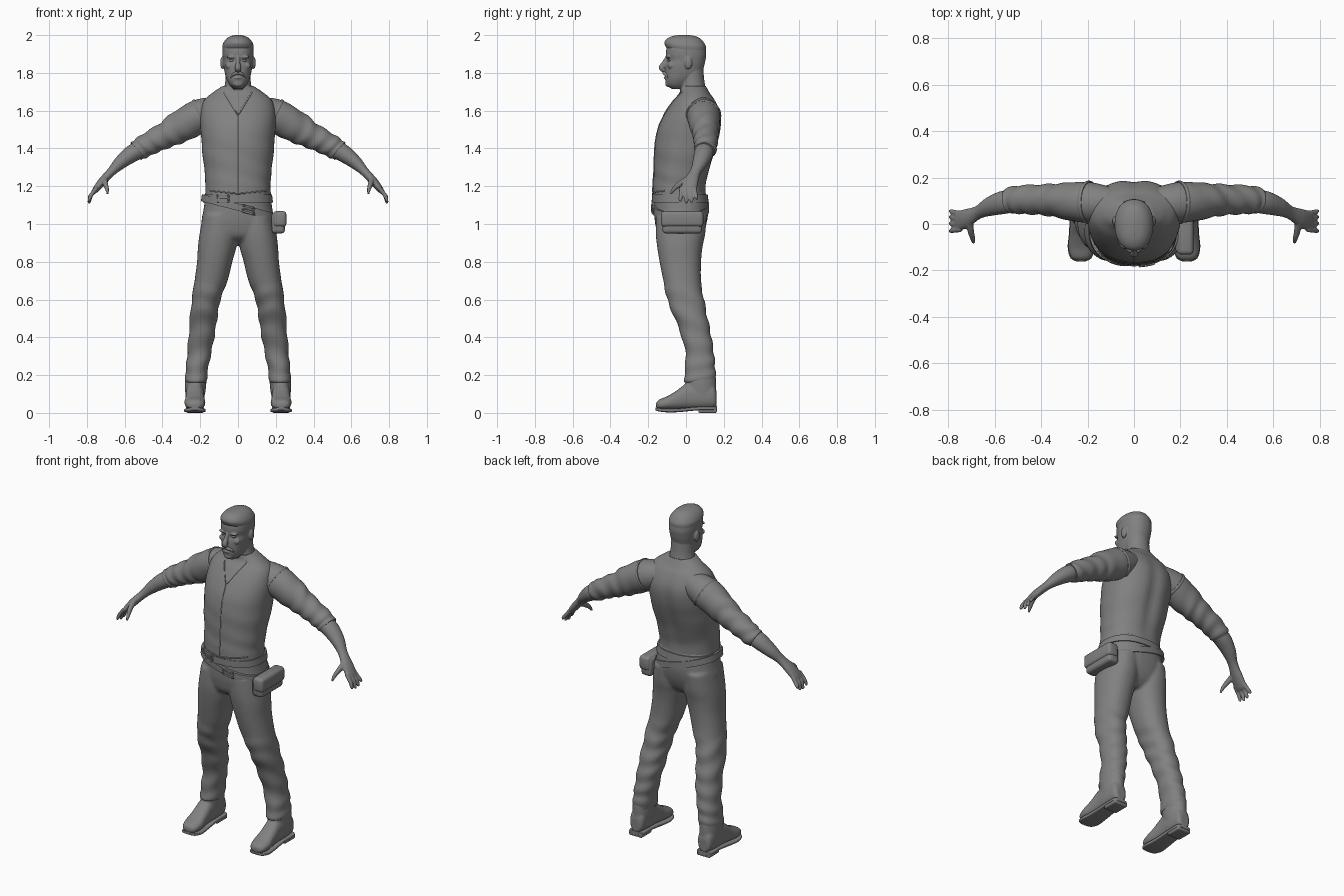
import bpy, bmesh, math
from mathutils import Vector, Matrix
from mathutils.bvhtree import BVHTree

if "Cube" in bpy.data.objects:
    bpy.data.objects.remove(bpy.data.objects["Cube"])

grey = bpy.data.materials.new("clay_grey")
grey.use_nodes = True
grey.diffuse_color = (.22, .22, .22, 1)
grey.node_tree.nodes["Principled BSDF"].inputs["Base Color"].default_value = (.22, .22, .22, 1)
X, Y, Z = Vector((1, 0, 0)), Vector((0, 1, 0)), Vector((0, 0, 1))


def finish(name, bm):
    """Turn a bmesh into a smooth shaded grey object."""
    bmesh.ops.recalc_face_normals(bm, faces=bm.faces)
    mesh = bpy.data.meshes.new(name)
    bm.to_mesh(mesh)
    bm.free()
    mesh.materials.append(grey)
    obj = bpy.data.objects.new(name, mesh)
    bpy.context.collection.objects.link(obj)
    bpy.ops.object.select_all(action='DESELECT')
    obj.select_set(True)
    bpy.context.view_layer.objects.active = obj
    bpy.ops.object.shade_smooth_by_angle(angle=math.radians(45))
    return obj


def spline(keys, steps):
    """Smooth in-between values through a list of keys."""
    out = []
    last = len(keys) - 1
    for i in range(last):
        a, b, c, d = (keys[min(max(i + j, 0), last)] for j in (-1, 0, 1, 2))
        for s in range(steps):
            t = s / steps
            out.append([q + t * ((r - p) + t * (2 * p - 5 * q + 4 * r - w + t * (3 * (q - r) + w - p))) / 2
                        for p, q, r, w in zip(a, b, c, d)])
    return out + [list(keys[-1])]


def loft(name, keys, u=X, v=None, n=36, power=2, steps=8, mirror=False, folds=None):
    """Skin oval rings (x, y, z, half width, half depth); folds = (amount, waves, first key, last key)."""
    rows = spline(keys, steps)
    bm = bmesh.new()
    for side in ((1, -1) if mirror else (1,)):
        rings = []
        for i, (x, y, z, a, b) in enumerate(rows):
            across, deep = u, v
            if v is None:
                tangent = Vector(rows[min(i + 1, len(rows) - 1)][:3]) - Vector(rows[max(i - 1, 0)][:3])
                tangent.normalize()
                across = (u - tangent * u.dot(tangent)).normalized()
                deep = tangent.cross(across)
            ring = []
            for k in range(n):
                ang = math.tau * k / n
                c, s = math.cos(ang), math.sin(ang)
                f = 1
                if folds:
                    t = i / steps
                    w = max(0, min(1, t - folds[2], folds[3] - t))
                    f += folds[0] * w * math.sin(folds[1] * t + 2.2 * math.sin(ang + .6 * t) + c)
                c = math.copysign(abs(c) ** (2 / power), c)
                s = math.copysign(abs(s) ** (2 / power), s)
                p = Vector((x, y, z)) + across * (max(a, .001) * c * f) + deep * (max(b, .001) * s * f)
                ring.append(bm.verts.new((p.x * side, p.y, p.z)))
            rings.append(ring)
        for r, q in zip(rings, rings[1:]):
            for k in range(n):
                bm.faces.new((r[k], r[k - 1], q[k - 1], q[k]))
        bm.faces.new(rings[0])
        bm.faces.new(rings[-1])
    return finish(name, bm)


def stack(rows):
    """Level rings from (z, left, right, front, back)."""
    return [((l + r) / 2, (f + b) / 2, z, abs(r - l) / 2, (b - f) / 2) for z, l, r, f, b in rows]


def centred(rows):
    return stack([(z, -w, w, f, b) for z, w, f, b in rows])


def ball(name, pos, size, mirror=False):
    bm = bmesh.new()
    for side in ((1, -1) if mirror else (1,)):
        m = Matrix.Translation((pos[0] * side, pos[1], pos[2])) @ Matrix.Diagonal((*size, 1))
        bmesh.ops.create_uvsphere(bm, u_segments=20, v_segments=12, radius=1, matrix=m)
    return finish(name, bm)


def box(name, lo, hi, bevel, mirror=False):
    bm = bmesh.new()
    lo, hi = Vector(lo), Vector(hi)
    for side in ((1, -1) if mirror else (1,)):
        mid = (lo + hi) / 2
        mid.x *= side
        bmesh.ops.create_cube(bm, size=1, matrix=Matrix.Translation(mid) @ Matrix.Diagonal((*(hi - lo), 1)))
    bmesh.ops.bevel(bm, geom=bm.edges[:], offset=bevel, segments=3, profile=.5, affect='EDGES')
    return finish(name, bm)


def fuse(name, parts, voxel, smooth):
    """Melt overlapping parts into one skin."""
    bpy.ops.object.select_all(action='DESELECT')
    for p in parts:
        p.select_set(True)
    bpy.context.view_layer.objects.active = parts[0]
    bpy.ops.object.join()
    obj = parts[0]
    obj.name = name
    mod = obj.modifiers.new("melt", 'REMESH')
    mod.mode, mod.voxel_size, mod.use_smooth_shade = 'VOXEL', voxel, True
    mod = obj.modifiers.new("soften", 'SMOOTH')
    mod.factor, mod.iterations = .5, smooth
    return obj


def drape(name, base, points, radius, cyclic=False):
    """Thin cord laid on the front of a part along (x, z) points."""
    bpy.context.view_layer.update()
    tree = BVHTree.FromObject(base, bpy.context.evaluated_depsgraph_get())
    path = []
    ends = points[1:] + (points[:1] if cyclic else [])
    for (xa, za), (xb, zb) in zip(points, ends):
        for k in range(9):
            t = k / 8
            hit = tree.ray_cast(Vector((xa + (xb - xa) * t, -1, za + (zb - za) * t)), Y)[0]
            if hit:
                path.append(hit)
    return loft(name, [(*p, radius, radius) for i, p in enumerate(path) if not i or (p - path[i - 1]).length > .0005],
                u=Vector((.3, 1, .2)), n=8, steps=1)


# Trousers: hips and two legs melted together
hips = loft("hips", centred([(1.17, .17, -.165, .105), (1.08, .182, -.168, .118), (1, .193, -.163, .108),
                             (.93, .16, -.14, .08), (.89, .08, -.07, .04)]), v=Y, power=2.3)
legs = loft("legs", stack([
    (1.05, .185, .01, -.16, .11), (.95, .203, 0, -.16, .102), (.88, .212, .008, -.153, .088),
    (.8, .217, .03, -.14, .08), (.7, .23, .055, -.12, .08), (.6, .245, .093, -.1, .095),
    (.5, .255, .11, -.06, .115), (.4, .262, .125, -.022, .135), (.3, .27, .145, -.002, .15),
    (.22, .278, .16, -.008, .157), (.16, .281, .165, -.008, .159)]),
    v=Y, power=2.2, mirror=True, folds=(.045, 5.5, 4, 11))
trousers = fuse("trousers", [hips, legs], .009, 4)

# Waistcoat with a hollow spine
vest = loft("waistcoat", centred([
    (1.15, .174, -.178, .105), (1.22, .172, -.174, .11), (1.3, .18, -.17, .13), (1.4, .19, -.166, .163),
    (1.5, .198, -.15, .187), (1.58, .2, -.115, .187), (1.65, .182, -.07, .158), (1.695, .135, -.035, .125),
    (1.73, .082, -.03, .105)]), v=Y, n=64, power=2.2, folds=(.008, 4, 0, 4))
for vert in vest.data.vertices:
    if vert.co.y > .05:
        rise = max(0, math.sin((vert.co.z - 1.15) / .55 * math.pi))
        vert.co.y -= .014 * rise * math.exp(-(vert.co.x / .035) ** 2)
drape("neckline", vest, [(-.075, 1.7), (0, 1.575), (.075, 1.7)], .004)
drape("front_seam", vest, [(0, 1.575), (0, 1.17)], .003)
drape("hem", vest, [(-.15, 1.175), (0, 1.16), (.15, 1.175)], .004)

# Sleeves, forearms and hands
loft("sleeves", [(.09, .085, 1.605, .07, .07), (.2, .093, 1.572, .088, .089), (.31, .1, 1.512, .076, .084),
                 (.38, .104, 1.472, .067, .07), (.45, .105, 1.437, .063, .063), (.51, .104, 1.403, .059, .058),
                 (.54, .1, 1.385, .053, .053)], u=Y, mirror=True, folds=(.045, 6, 1.2, 6.5))
loft("armhole_seams", [(.188, .093, 1.578, .091, .091), (.196, .093, 1.574, .094, .094), (.204, .093, 1.57, .09, .09)],
     u=Y, mirror=True)
arm = loft("forearms", [(.5, .1, 1.405, .046, .047), (.56, .093, 1.373, .05, .046), (.62, .075, 1.327, .041, .036),
                        (.67, .05, 1.277, .029, .024), (.72, .025, 1.223, .04, .022), (.755, .013, 1.18, .043, .016),
                        (.765, .011, 1.165, .038, .01)], u=Y, mirror=True)
fingers = []
for root, tip, drop in ((.046, .055, 1.13), (.022, .03, 1.112), (-.002, .002, 1.108), (-.024, -.03, 1.118)):
    fingers.append(loft("finger", [(.745, root, 1.195, .011, .011), (.776, (root + tip) / 2, 1.155, .0115, .011),
                                   (.787, tip, drop + .012, .01, .0095), (.79, tip, drop, .005, .005)],
                        u=Y, n=14, mirror=True))
thumb = loft("thumb", [(.708, .015, 1.24, .016, .018), (.702, -.03, 1.213, .014, .016), (.694, -.062, 1.187, .011, .012),
                       (.69, -.082, 1.16, .006, .006)], n=14, mirror=True)
fuse("forearms_and_hands", [arm, thumb] + fingers, .005, 3)

# Head, neck and face melted together
skull = loft("skull", centred([
    (1.715, .022, -.075, -.01), (1.735, .043, -.102, .02), (1.765, .06, -.11, .05), (1.8, .07, -.11, .083),
    (1.84, .077, -.107, .097), (1.868, .079, -.099, .103), (1.9, .082, -.106, .107), (1.94, .079, -.1, .1),
    (1.97, .062, -.075, .078), (1.985, .03, -.03, .04)]), v=Y, n=48, power=2.25)
neck = loft("neck", centred([(1.66, .09, -.03, .125), (1.72, .074, -.032, .105), (1.76, .067, -.03, .097),
                             (1.82, .064, -.03, .092)]), v=Y)
nose = loft("nose", [(0, -.096, 1.885, .011, .012), (0, -.112, 1.855, .011, .014), (0, -.128, 1.826, .017, .016),
                     (0, -.112, 1.808, .012, .008)], n=20)
face = [nose,
        ball("brows", (.033, -.094, 1.884), (.028, .013, .008), True),
        ball("cheeks", (.045, -.08, 1.838), (.022, .017, .018), True),
        ball("lips", (0, -.107, 1.774), (.022, .01, .007)),
        ball("chin", (0, -.096, 1.742), (.026, .014, .016)),
        ball("ears", (.083, .012, 1.853), (.011, .021, .033), True)]
fuse("head", [skull, neck] + face, .004, 3)
ball("eyes", (.032, -.087, 1.865), (.014, .011, .007), True)
loft("moustache", [(0, -.115, 1.8, .01, .009), (.016, -.112, 1.796, .011, .009), (.03, -.102, 1.788, .009, .007),
                   (.039, -.093, 1.776, .004, .003)], u=Y, n=14, mirror=True)
loft("hair", centred([(1.915, .08, -.09, .105), (1.94, .083, -.108, .105), (1.96, .077, -.114, .095),
                      (1.98, .062, -.102, .078), (1.994, .04, -.075, .05), (2, .014, -.04, .02)]),
     v=Y, n=48, power=2.2)

# Boots with soles and heels
def foot(rows):
    return [(.228, y, (lo + hi) / 2, w, (hi - lo) / 2) for y, w, lo, hi in rows]


upper = loft("foot_uppers", foot([(.162, .026, .03, .11), (.145, .044, .025, .15), (.08, .05, .02, .17),
                                  (.01, .048, .02, .16), (-.05, .051, .018, .118), (-.1, .055, .018, .088),
                                  (-.143, .044, .02, .07), (-.158, .02, .026, .053)]), v=Z, power=2.4, mirror=True)
shaft = loft("boot_shafts", stack([(.06, .275, .182, .02, .158), (.13, .281, .17, .0, .16), (.19, .28, .167, -.005, .158),
                                   (.23, .272, .17, .005, .15)]), v=Y, mirror=True)
fuse("boots", [upper, shaft], .006, 4)
loft("soles", foot([(.165, .028, .015, .035), (.15, .046, .014, .034), (.06, .047, .013, .033), (-.04, .052, .004, .024),
                    (-.1, .057, .003, .023), (-.145, .046, .008, .026), (-.161, .02, .014, .03)]),
     v=Z, power=5, mirror=True)
box("heels", (.184, .065, 0), (.272, .163, .03), .008, True)

# Waist belt, slanted hip belt, buckles
waist = loft("waist_belt", centred([(1.115, .185, -.18, .12), (1.155, .18, -.18, .115)]), v=Y, power=2.3, steps=2, n=64)
sling = loft("hip_belt", centred([(1.07, .196, -.18, .123), (1.108, .191, -.182, .122)]), v=Y, power=2.3, steps=2, n=64)
for vert in sling.data.vertices:
    vert.co.z -= .26 * vert.co.x


def buckle(name, belt, x, z, slope):
    corners = [(-.03, -.017), (.03, -.017), (.03, .017), (-.03, .017)]
    drape(name, belt, [(x + a, z + b - slope * a) for a, b in corners], .005, True)
    drape(name + "_prong", belt, [(x - .03, z + .03 * slope), (x + .035, z - .035 * slope)], .0035)


buckle("waist_buckle", waist, -.08, 1.135, 0)
buckle("hip_buckle", sling, .055, 1.075, .26)

# Hip pouch with flap
box("pouch", (.178, -.125, .95), (.248, .085, 1.06), .018)
box("pouch_flap", (.186, -.132, .985), (.256, .092, 1.068), .018)
